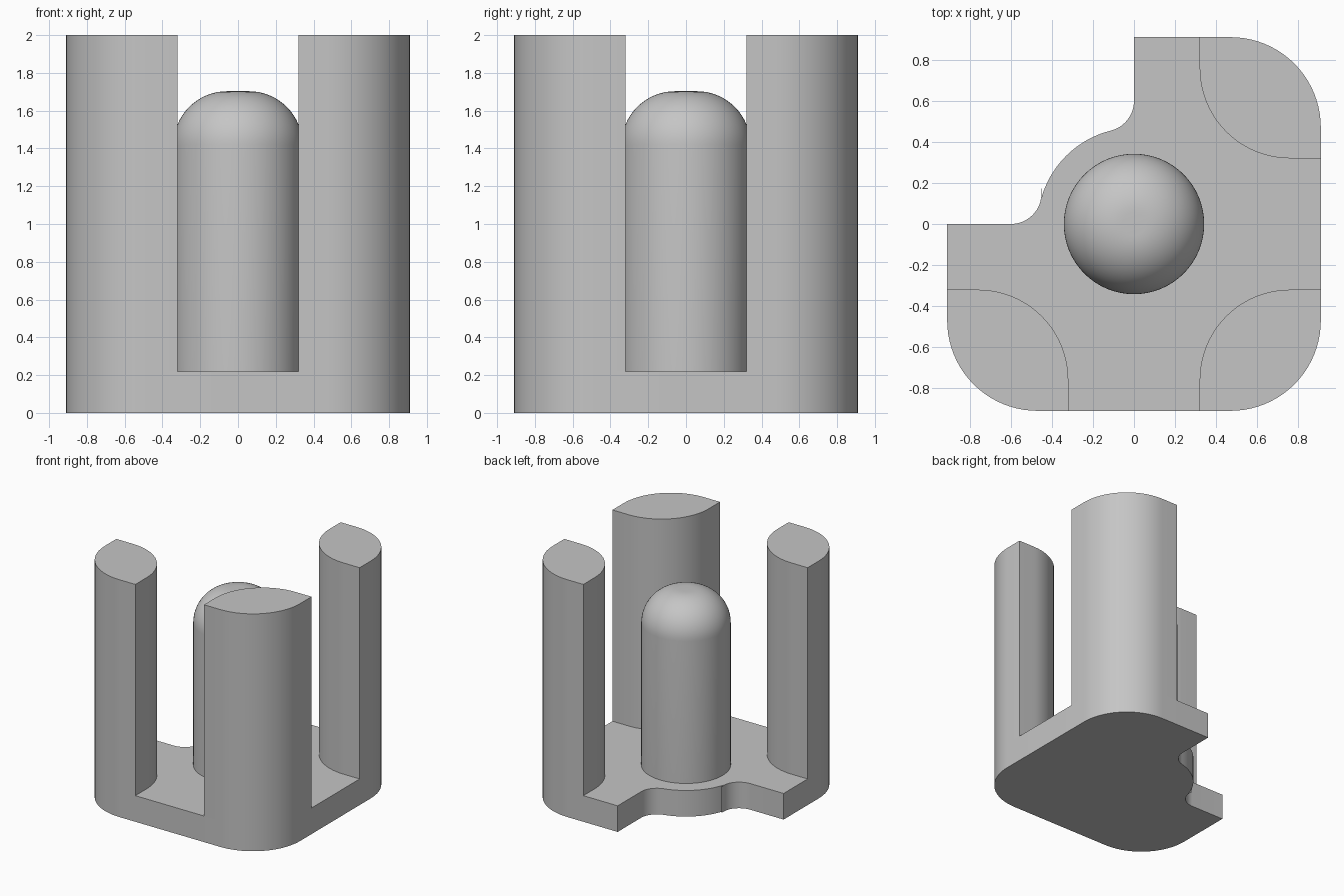
import bpy, bmesh, math
from mathutils import Vector

cube = bpy.data.objects.get("Cube")
if cube:
    bpy.data.objects.remove(cube, do_unlink=True)

HALF, HEIGHT, BASE_TOP = 0.91, 2.0, 0.22
ROUND = 0.44                    # corner radius of base and posts
GAP = 0.32                      # half width of the channel between posts
PIN_R, PIN_TOP, DOME_R = 0.342, 1.703, 0.285
FILLET, FILLET_Y = 0.15, 0.60   # small fillets leading into the notch

grey = bpy.data.materials.new("plain grey")
grey.use_nodes = True
colour = (0.56, 0.56, 0.56, 1)
grey.diffuse_color = colour
grey.node_tree.nodes["Principled BSDF"].inputs["Base Color"].default_value = colour


def arc(cx, cy, radius, start, end, steps=20):
    """Points on an arc, angles in degrees."""
    angles = [math.radians(start + (end - start) * i / steps) for i in range(steps + 1)]
    return [(cx + radius * math.cos(a), cy + radius * math.sin(a)) for a in angles]


def finish(name, bm):
    bmesh.ops.remove_doubles(bm, verts=bm.verts, dist=1e-5)
    bmesh.ops.recalc_face_normals(bm, faces=bm.faces)
    mesh = bpy.data.meshes.new(name)
    bm.to_mesh(mesh)
    bm.free()
    obj = bpy.data.objects.new(name, mesh)
    bpy.context.collection.objects.link(obj)
    mesh.materials.append(grey)
    bpy.ops.object.select_all(action='DESELECT')
    obj.select_set(True)
    bpy.context.view_layer.objects.active = obj
    bpy.ops.object.shade_smooth_by_angle(angle=math.radians(30))
    return obj


def prism(name, outline, z0, z1, closed_bottom=True):
    """Extrude a plan outline upwards."""
    bm = bmesh.new()
    bottom = bm.faces.new([bm.verts.new((x, y, z0)) for x, y in outline])
    top = bmesh.ops.extrude_face_region(bm, geom=[bottom], use_keep_orig=True)["geom"]
    for v in top:
        if isinstance(v, bmesh.types.BMVert):
            v.co.z = z1
    if not closed_bottom:
        bmesh.ops.delete(bm, geom=[bottom], context='FACES_ONLY')
    return finish(name, bm)


# Base plate: three rounded corners, the fourth quarter cut away around the pin
inner = HALF - ROUND
reach = math.hypot(FILLET, FILLET_Y) - FILLET      # radius of the collar
turn = math.degrees(math.atan2(FILLET, FILLET_Y))
plate = [(0, HALF), (-0.0, FILLET_Y)]
plate += arc(-FILLET, FILLET_Y, FILLET, 0, turn - 90)[1:]
plate += arc(0, 0, reach, 90 + turn, 180 - turn)[1:]
plate += arc(-FILLET_Y, FILLET, FILLET, turn, -90)[1:]
plate += [(-HALF, 0)]
plate += arc(-inner, -inner, ROUND, 180, 270)
plate += arc(inner, -inner, ROUND, 270, 360)
plate += arc(inner, inner, ROUND, 0, 90)
prism("base_plate", plate, 0, BASE_TOP)

# Corner posts: rounded outside, rounded inside, with two sharp edges
back = GAP + ROUND
post = arc(inner, inner, ROUND, 0, 90) + [(GAP, HALF)]
post += arc(back, back, ROUND, 180, 270) + [(HALF, GAP)]
for name, sx, sy in (("back_left_post", 1, 1), ("front_left_post", 1, -1),
                     ("front_right_post", -1, -1)):
    prism(name, [(x * sx, y * sy) for x, y in post], BASE_TOP, HEIGHT, False)

# Central pin with a domed top, spun from a half profile
profile = [(PIN_R, BASE_TOP)]
profile += arc(PIN_R - DOME_R, PIN_TOP - DOME_R, DOME_R, 0, 90, 16) + [(0, PIN_TOP)]
bm = bmesh.new()
verts = [bm.verts.new((r, 0, z)) for r, z in profile]
edges = [bm.edges.new(pair) for pair in zip(verts, verts[1:])]
bmesh.ops.spin(bm, geom=verts + edges, cent=(0, 0, 0), axis=Vector((0, 0, 1)),
               angle=math.tau, steps=64, use_merge=True)
finish("central_pin", bm)
